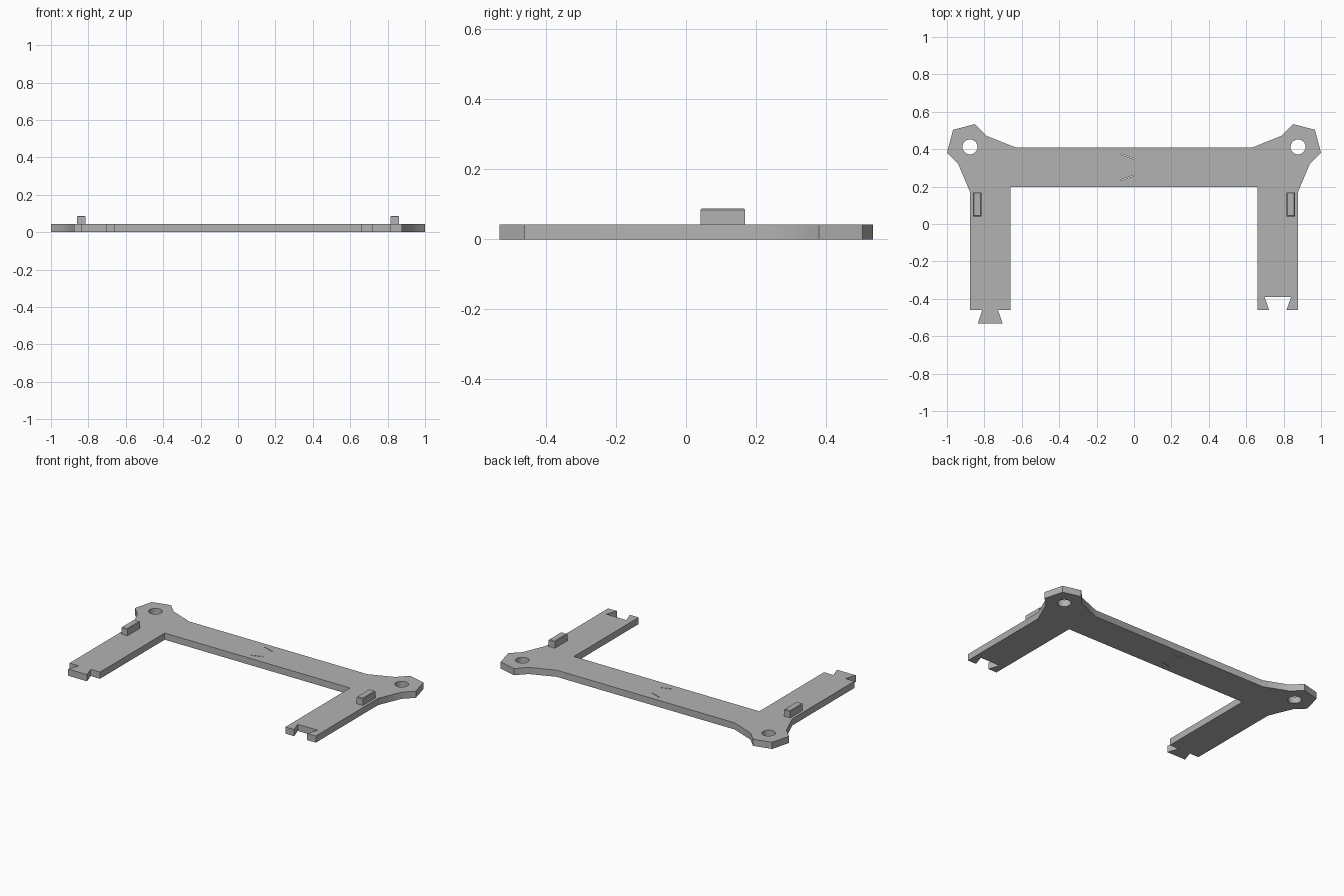
import bpy
import bmesh
from math import cos, sin, tau, radians

cube = bpy.data.objects.get("Cube")
if cube:
    bpy.data.objects.remove(cube, do_unlink=True)

THICK = 0.043
JOINT_LEN = 0.072
BAR_Y = 0.304      # centre line of the crossbar joint
LEG_X = 0.769      # centre line of the leg joints
LEG_END = -0.461

grey = bpy.data.materials.new("plain grey")
grey.use_nodes = True
colour = (0.45, 0.45, 0.45, 1)
grey.diffuse_color = colour
grey.node_tree.nodes["Principled BSDF"].inputs["Base Color"].default_value = colour


def finish(bm, name):
    bmesh.ops.recalc_face_normals(bm, faces=bm.faces)
    mesh = bpy.data.meshes.new(name)
    bm.to_mesh(mesh)
    bm.free()
    mesh.materials.append(grey)
    obj = bpy.data.objects.new(name, mesh)
    bpy.context.collection.objects.link(obj)
    return obj


def add_loop(bm, points):
    verts = [bm.verts.new((x, y, 0)) for x, y in points]
    return [bm.edges.new((a, b)) for a, b in zip(verts, verts[1:] + verts[:1])]


def frame_half(name, side):
    # The left half carries the bar tail and leg socket, the right half the reverse
    def widths(is_tail):
        return (0.043, 0.067) if is_tail else (0.0465, 0.071)

    neck, flare = widths(side > 0)
    tip = -side * JOINT_LEN
    bar_joint = [(0, BAR_Y + neck), (tip, BAR_Y + flare),
                 (tip, BAR_Y - flare), (0, BAR_Y - neck)]

    neck, flare = widths(side < 0)
    end = LEG_END + side * JOINT_LEN
    leg_joint = [(LEG_X - neck, LEG_END), (LEG_X - flare, end),
                 (LEG_X + flare, end), (LEG_X + neck, LEG_END)]

    ear = [(0.877, 0.172), (0.94, 0.321), (1.0, 0.38), (0.967, 0.504),
           (0.85, 0.534), (0.79, 0.472), (0.634, 0.41)]
    outline = ([(0, 0.41)] + bar_joint + [(0, 0.197), (0.66, 0.197), (0.66, LEG_END)]
               + leg_joint + [(0.877, LEG_END)] + ear)
    hole = [(0.877 + 0.04 * cos(tau * i / 32), 0.412 + 0.04 * sin(tau * i / 32))
            for i in range(32)]

    bm = bmesh.new()
    edges = []
    for loop in (outline, hole):
        edges += add_loop(bm, [(side * x, y) for x, y in loop])
    bmesh.ops.triangle_fill(bm, edges=edges, use_beauty=True)
    grown = bmesh.ops.extrude_face_region(bm, geom=bm.faces[:])["geom"]
    top = [g for g in grown if isinstance(g, bmesh.types.BMVert)]
    bmesh.ops.translate(bm, verts=top, vec=(0, 0, THICK))
    obj = finish(bm, name)

    # Soft shading over the shallow bends of the ear and the hole wall
    bpy.ops.object.select_all(action='DESELECT')
    obj.select_set(True)
    bpy.context.view_layer.objects.active = obj
    bpy.ops.object.shade_smooth_by_angle(angle=radians(30))


def peg(name, side):
    # Locating peg with a slightly chamfered top
    bm = bmesh.new()
    bmesh.ops.create_cube(bm, size=1)
    low, high = THICK - 0.004, 0.088
    for v in bm.verts:
        v.co = (side * 0.838 + v.co.x * 0.044, 0.105 + v.co.y * 0.128,
                (low + high) / 2 + v.co.z * (high - low))
    rim = [e for e in bm.edges if all(v.co.z > THICK for v in e.verts)]
    bmesh.ops.bevel(bm, geom=rim, offset=0.004, segments=1, affect='EDGES')
    finish(bm, name)


for label, side in (("left", 1), ("right", -1)):
    frame_half(label + "_frame_half", side)
    peg(label + "_peg", side)
